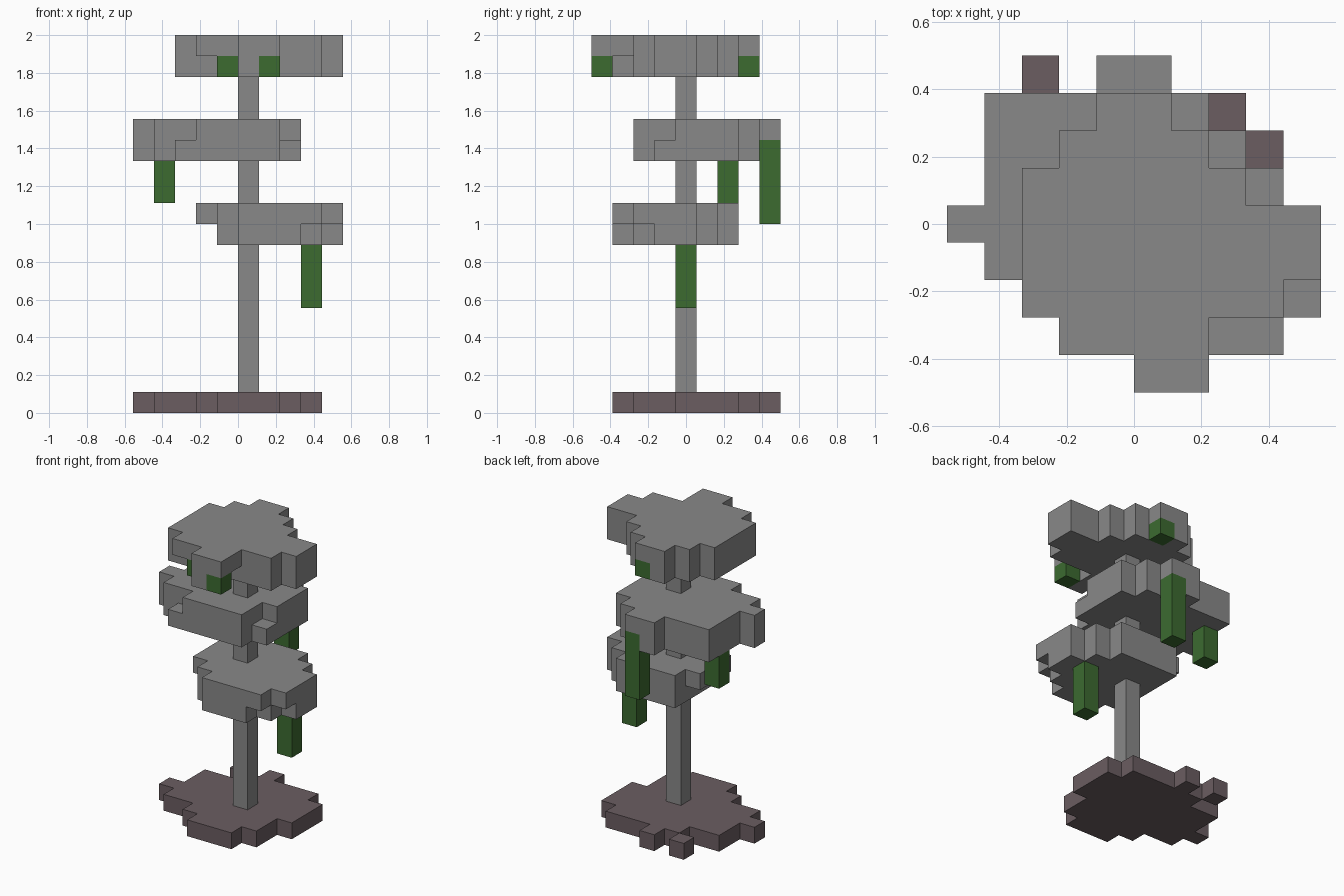
import bpy, bmesh
from mathutils import Vector

if "Cube" in bpy.data.objects:
    bpy.data.objects.remove(bpy.data.objects["Cube"])

U = 1 / 9  # edge of one block


def material(name, color):
    m = bpy.data.materials.new(name)
    m.use_nodes = True
    m.diffuse_color = (*color, 1)
    m.node_tree.nodes["Principled BSDF"].inputs["Base Color"].default_value = (*color, 1)
    return m


GREY = material("stone grey", (0.25, 0.25, 0.25))
GREEN = material("vine green", (0.045, 0.145, 0.03))
SOIL = material("soil mauve", (0.145, 0.11, 0.12))

SIDES = [Vector(d) for d in ((1, 0, 0), (-1, 0, 0), (0, 1, 0),
                             (0, -1, 0), (0, 0, 1), (0, 0, -1))]


def blocks(name, cells, mat):
    """Outer skin of a set of unit blocks, with flat areas merged."""
    bm = bmesh.new()
    for cell in cells:
        centre = Vector(cell) + Vector((-4.5, -4, 0.5))
        for n in SIDES:
            if tuple(int(a + b) for a, b in zip(cell, n)) in cells:
                continue
            u = Vector((n.y, n.z, n.x))
            v = n.cross(u)
            bm.faces.new([bm.verts.new((centre + (n + u * a + v * b) / 2) * U)
                          for a, b in ((-1, -1), (1, -1), (1, 1), (-1, 1))])
    bmesh.ops.remove_doubles(bm, verts=bm.verts, dist=U / 100)
    bmesh.ops.dissolve_limit(bm, angle_limit=0.01, verts=bm.verts, edges=bm.edges)
    me = bpy.data.meshes.new(name)
    bm.to_mesh(me)
    bm.free()
    me.materials.append(mat)
    bpy.context.collection.objects.link(bpy.data.objects.new(name, me))


def layer(plan, z, back):
    """Cells of one floor plan, listed from the back row to the front."""
    return {(i, back - r, z) for r, row in enumerate(plan.split())
            for i, ch in enumerate(row) if ch == "#"}


def column(i, j, bottom, top):
    return {(i, j, z) for z in range(bottom, top)}


# Ground patch
blocks("ground", layer("""
..#.#.....
...#####..
.########.
.########.
#########.
.#######..
...#####..
....###...""", 0, 8), SOIL)

# Canopy tiers: name, lowest level, back row, lower plan, upper plan
TIERS = [
    ("lower_canopy", 8, 6, """
....####..
....#####.
....######
....######
....#####.
.....###..""", """
....####..
...######.
...#######
...#######
....######
.....####."""),
    ("middle_canopy", 12, 8, """
....#.....
.######...
.#######..
.#######..
########..
.#######..
..#####...""", """
....##....
.######...
.#######..
.#######..
########..
.######...
...####..."""),
    ("upper_canopy", 16, 7, """
....#.....
...####...
..######..
..########
..########
..#######.
.....#....
.....#....""", """
....##....
...####...
..######..
..########
..########
..#######.
...####...
.....##..."""),
]
for name, z, back, lower, upper in TIERS:
    blocks(name, layer(lower, z, back) | layer(upper, z + 1, back), GREY)

# Trunk pieces between the tiers
for name, bottom, top in (("trunk_bottom", 1, 8), ("trunk_middle", 10, 12), ("trunk_top", 14, 16)):
    blocks(name, column(5, 4, bottom, top), GREY)

# Hanging vines: column, row, bottom, top
VINES = {
    "lower_vine": (8, 4, 5, 8),
    "left_vine": (1, 6, 10, 12),
    "back_vine": (5, 8, 9, 13),
    "top_back_vine": (5, 7, 16, 17),
    "top_front_vine": (6, 0, 16, 17),
    "top_side_vine": (4, 1, 16, 17),
}
for name, spec in VINES.items():
    blocks(name, column(*spec), GREEN)
